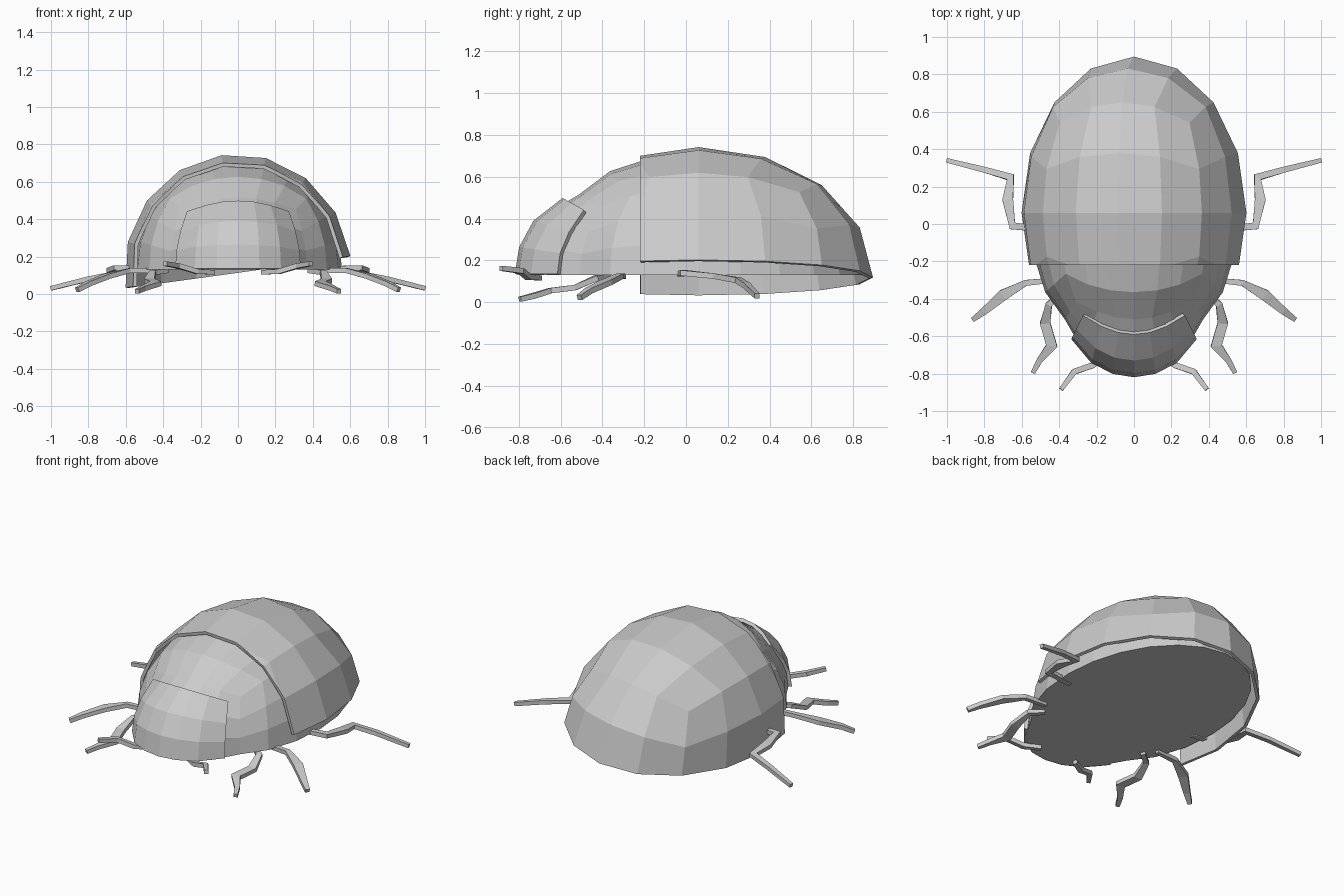
import bpy, bmesh, math
from mathutils import Vector, Matrix

if "Cube" in bpy.data.objects:
    bpy.data.objects.remove(bpy.data.objects["Cube"])


def add_object(name, bm):
    mesh = bpy.data.meshes.new(name)
    bm.to_mesh(mesh)
    bm.free()
    ob = bpy.data.objects.new(name, mesh)
    bpy.context.collection.objects.link(ob)
    return ob


def grid_cube(n):
    bm = bmesh.new()
    bmesh.ops.create_cube(bm, size=2)
    bmesh.ops.subdivide_edges(bm, edges=bm.edges[:], cuts=n - 1, use_grid_fill=True)
    return bm


def remove(bm, test):
    bmesh.ops.delete(bm, geom=[v for v in bm.verts if test(v.co)], context='VERTS')


def to_sphere(co, sx=1.0, sz=1.0):
    a = Vector([math.tan(math.pi / 4 * c) for c in co])
    a.x *= sx
    a.z *= sz
    return a.normalized()


def neck(d):
    # slight pinch where the head meets the thorax
    return 1 - 0.065 * math.exp(-((-d.y - 0.68) / 0.15) ** 2)


def thicken(ob, t):
    m = ob.modifiers.new("thickness", 'SOLIDIFY')
    m.thickness = t
    m.offset = -1


# Wing case: tilted half ellipsoid, cut flat at the front
bm = grid_cube(4)
remove(bm, lambda c: c.z < -0.01)
tilt = Matrix.Rotation(math.radians(-8), 3, 'Y')
for v in bm.verts:
    d = to_sphere(v.co)
    v.co = tilt @ Vector((d.x * 0.607, d.y * 0.835, d.z * 0.63)) + Vector((0, 0.06, 0.118))
bmesh.ops.bisect_plane(bm, geom=bm.verts[:] + bm.edges[:] + bm.faces[:],
                       plane_co=(0, -0.22, 0), plane_no=(0, -1, 0), clear_outer=True)
thicken(add_object("wing_case", bm), 0.02)

# Body and thorax: half ellipsoid with a flat belly
bm = grid_cube(6)
remove(bm, lambda c: c.z < -0.01)
for v in bm.verts:
    d = to_sphere(v.co)
    d *= neck(d)
    v.co = (d.x * 0.557, 0.06 + d.y * (0.862 if d.y < 0 else 0.78), 0.13 + d.z * 0.582)
bmesh.ops.holes_fill(bm, edges=[e for e in bm.edges if e.is_boundary], sides=0)
bmesh.ops.recalc_face_normals(bm, faces=bm.faces[:])
add_object("body", bm)

# Head: raised front patch of the same ellipsoid
bm = grid_cube(6)
remove(bm, lambda c: c.z < -0.01 or c.y > -0.99)
for v in bm.verts:
    d = to_sphere(v.co, 0.76, 0.82)
    d *= neck(d)
    v.co = (d.x * 0.575, 0.06 + d.y * 0.88, 0.135 + d.z * 0.60)
thicken(add_object("head", bm), 0.022)


def limb(name, points):
    # square tapered tube through (x, y, z, radius) points, on both sides
    for side, sx in (("right", 1), ("left", -1)):
        bm = bmesh.new()
        ps = [Vector((p[0] * sx, p[1], p[2])) for p in points]
        rings = []
        for i, p in enumerate(ps):
            t = (ps[min(i + 1, len(ps) - 1)] - ps[max(i - 1, 0)]).normalized()
            a = t.cross(Vector((0, 0, 1))).normalized()
            b = a.cross(t)
            r = points[i][3]
            h = min(r, 0.013)
            rings.append([bm.verts.new(p + a * r * u + b * h * w)
                          for u, w in ((1, 1), (-1, 1), (-1, -1), (1, -1))])
        for q, s in zip(rings, rings[1:]):
            for k in range(4):
                bm.faces.new((q[k], q[(k + 1) % 4], s[(k + 1) % 4], s[k]))
        bm.faces.new(rings[0])
        bm.faces.new(rings[-1])
        bmesh.ops.recalc_face_normals(bm, faces=bm.faces[:])
        add_object(f"{name}_{side}", bm)


# Legs and antennae
limb("hind_leg", [(.47, -.03, .135, .014), (.65, -.01, .14, .022), (.675, .13, .125, .029),
                  (.66, .25, .105, .022), (.8, .29, .08, .016), (1.0, .34, .03, .012)])
limb("middle_leg", [(.43, -.3, .125, .013), (.58, -.315, .125, .016), (.70, -.38, .095, .03),
                    (.80, -.465, .055, .02), (.86, -.51, .022, .013)])
limb("front_leg", [(.38, -.37, .125, .014), (.455, -.43, .115, .018), (.475, -.53, .07, .028),
                   (.44, -.65, .055, .03), (.505, -.73, .03, .016), (.54, -.795, .014, .012)])
limb("antenna", [(.13, -.70, .116, .012), (.22, -.755, .12, .016), (.32, -.79, .15, .016),
                 (.39, -.885, .162, .012)])
